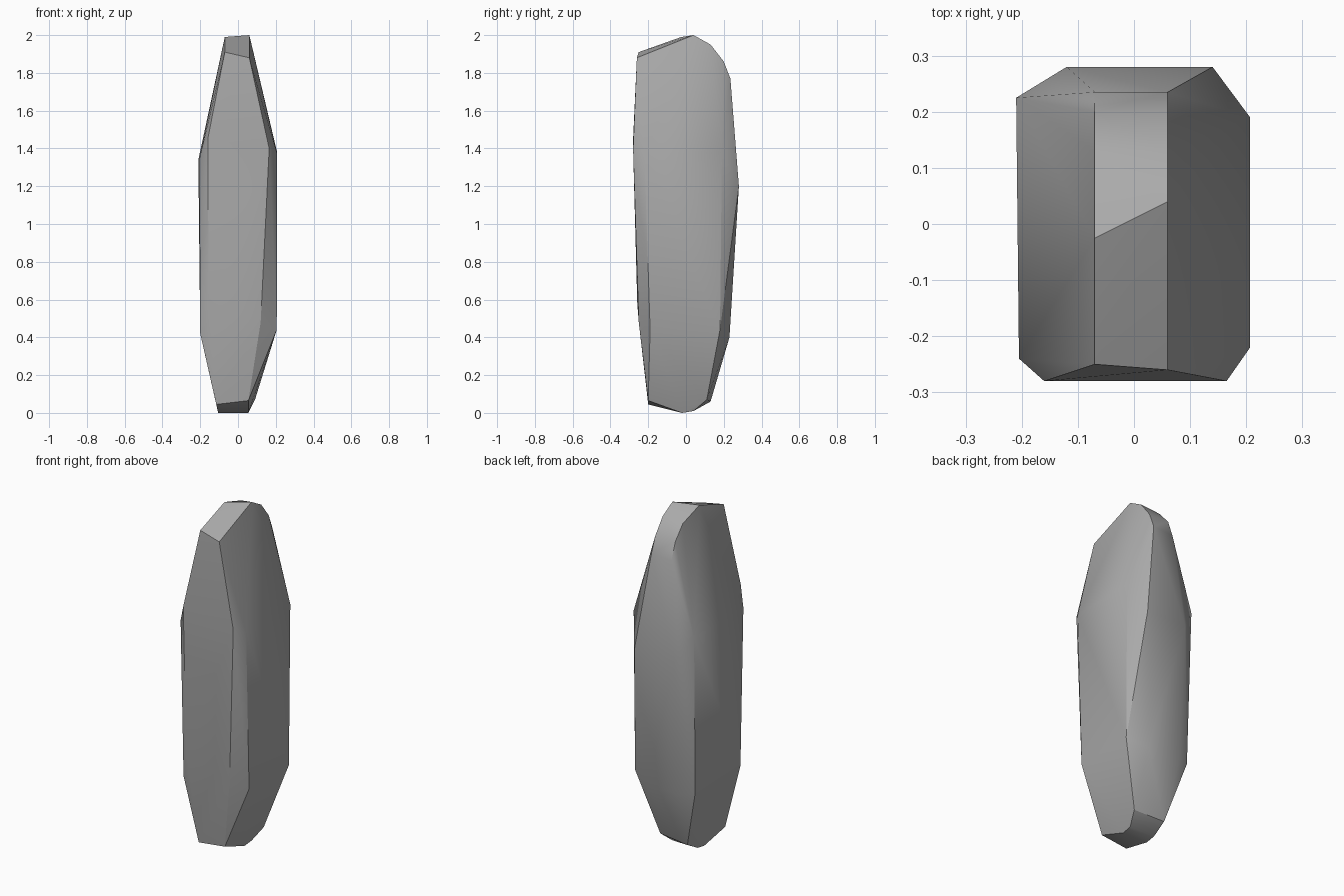
import bpy, bmesh

cube = bpy.data.objects.get("Cube")
if cube:
    bpy.data.objects.remove(cube, do_unlink=True)

# Stone material
stone = bpy.data.materials.new("stone_grey")
stone.use_nodes = True
colour = (0.4, 0.4, 0.4, 1)
stone.diffuse_color = colour
stone.node_tree.nodes["Principled BSDF"].inputs["Base Color"].default_value = colour

# Corner points of the chiselled block
corners = [
    # crown
    (-.07, -.25, 1.91), (.06, -.26, 1.88), (-.07, -.025, 1.99), (.06, .04, 2),
    (-.07, .13, 1.94), (.06, .13, 1.95), (-.07, .2, 1.86), (.06, .2, 1.86),
    (-.07, .235, 1.76), (.06, .235, 1.77),
    # shoulders
    (-.16, -.28, 1.45), (.165, -.28, 1.4), (-.205, -.24, 1.34), (.207, -.22, 1.37),
    (-.21, .225, 1.34), (.207, .19, 1.38), (-.12, .28, 1.2), (.14, .28, 1.2),
    # lower body
    (-.155, -.258, .58), (.12, -.25, .48), (-.2, -.22, .42), (.205, -.19, .44),
    (-.2, .2, .42), (.205, .18, .44), (-.12, .23, .4), (.09, .23, .4),
    # foot
    (-.115, -.2, .045), (.055, -.2, .065), (-.105, -.02, 0), (.055, -.02, 0),
    (-.105, .04, .01), (.06, .04, .01), (-.1, .13, .06), (.09, .11, .07),
]

# Standing stone as the hull of its corners
bm = bmesh.new()
for corner in corners:
    bm.verts.new(corner)
hull = bmesh.ops.convex_hull(bm, input=bm.verts[:])
spare = {e for e in hull["geom_interior"] + hull["geom_unused"]
         if isinstance(e, bmesh.types.BMVert)}
bmesh.ops.delete(bm, geom=list(spare), context="VERTS")
bmesh.ops.recalc_face_normals(bm, faces=bm.faces[:])
mesh = bpy.data.meshes.new("standing_stone")
bm.to_mesh(mesh)
bm.free()
mesh.materials.append(stone)

rock = bpy.data.objects.new("standing_stone", mesh)
bpy.context.collection.objects.link(rock)
bpy.ops.object.select_all(action="DESELECT")
rock.select_set(True)
bpy.context.view_layer.objects.active = rock
bpy.ops.object.shade_smooth_by_angle(angle=0.5)
